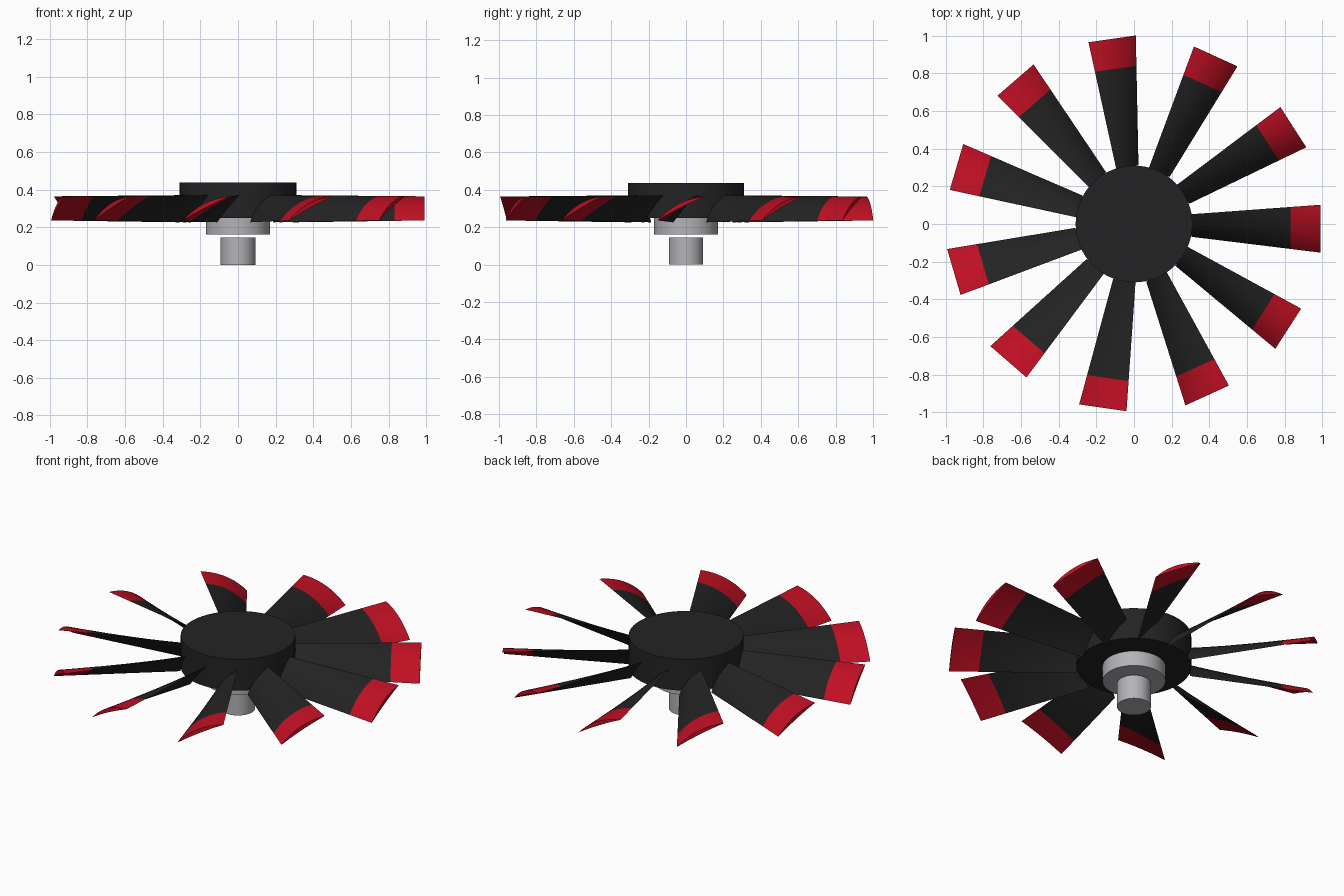
import bpy, bmesh, math
from mathutils import Vector

if "Cube" in bpy.data.objects:
    bpy.data.objects.remove(bpy.data.objects["Cube"])

BLADES = 11
ROOT_X, BAND_X, TIP_X = 0.305, 0.83, 0.99


def material(name, rgb):
    m = bpy.data.materials.new(name)
    m.diffuse_color = (*rgb, 1)
    m.use_nodes = True
    m.node_tree.nodes["Principled BSDF"].inputs["Base Color"].default_value = m.diffuse_color
    return m


black = material("matte black", (0.017, 0.017, 0.018))
red = material("tip red", (0.53, 0.005, 0.017))
metal = material("light metal", (0.45, 0.45, 0.48))


def smooth(obj):
    bpy.ops.object.select_all(action='DESELECT')
    obj.select_set(True)
    bpy.context.view_layer.objects.active = obj
    bpy.ops.object.shade_smooth_by_angle(angle=math.radians(35))


def cylinder(name, radius, z0, z1, mat):
    bpy.ops.mesh.primitive_cylinder_add(vertices=64, radius=radius, depth=z1 - z0,
                                        location=(0, 0, (z0 + z1) / 2))
    obj = bpy.context.object
    obj.name = name
    obj.data.materials.append(mat)
    smooth(obj)


# Hub, motor collar and shaft
cylinder("hub", 0.31, 0.25, 0.437, black)
cylinder("collar", 0.17, 0.16, 0.252, metal)
cylinder("shaft", 0.092, 0.0, 0.145, metal)


def section(x, n=10):
    """Arched blade section: low edge to high edge over the top, back underneath."""
    t = (x - ROOT_X) / (TIP_X - ROOT_X)
    low = Vector((x, -0.068 - 0.084 * t, 0.226 + 0.010 * t))
    high = Vector((x, 0.052 + 0.050 * t, 0.370 - 0.006 * t))
    chord = high - low
    normal = Vector((0, -chord.z, chord.y))

    def point(s, bulge):
        return low + chord * s + normal * bulge * 4 * s * (1 - s)

    upper = [point(i / n, 0.10) for i in range(n + 1)]
    lower = [point(i / n, 0.02) for i in range(n - 1, 0, -1)]
    return upper + lower


# One twisted blade, lofted through sections, with a red outer band
bm = bmesh.new()
stations = [ROOT_X + (BAND_X - ROOT_X) * i / 6 for i in range(7)] + [0.91, TIP_X]
rings = [[bm.verts.new(p) for p in section(x)] for x in stations]
for a, b in zip(rings, rings[1:]):
    for i in range(len(a)):
        j = (i + 1) % len(a)
        bm.faces.new((a[i], a[j], b[j], b[i]))
bm.faces.new(rings[0])
bm.faces.new(rings[-1])
bmesh.ops.recalc_face_normals(bm, faces=bm.faces[:])
for f in bm.faces:
    f.material_index = int(f.calc_center_median().x > BAND_X)
mesh = bpy.data.meshes.new("blade")
bm.to_mesh(mesh)
bm.free()
mesh.materials.append(black)
mesh.materials.append(red)

# Blades spread evenly around the hub
for k in range(BLADES):
    blade = bpy.data.objects.new(f"blade_{k + 1}", mesh)
    bpy.context.collection.objects.link(blade)
    blade.rotation_euler.z = math.tau * k / BLADES
    if k == 0:
        smooth(blade)
